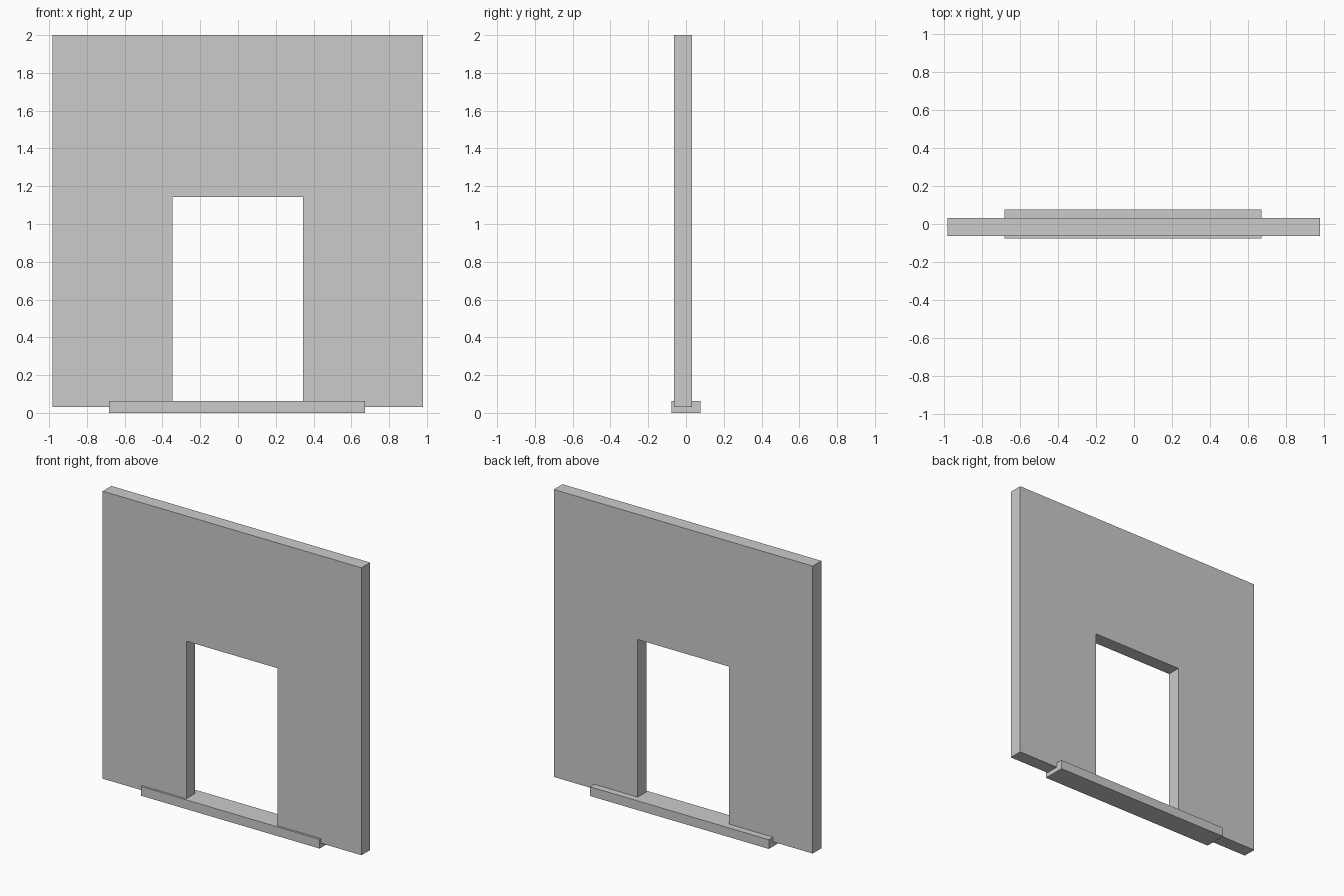
import bpy
import bmesh

if "Cube" in bpy.data.objects:
    bpy.data.objects.remove(bpy.data.objects["Cube"])


def extrude_profile(name, points, y_front, y_back):
    """Extrude an x-z outline along y into a closed solid."""
    bm = bmesh.new()
    face = bm.faces.new([bm.verts.new((x, y_front, z)) for x, z in points])
    result = bmesh.ops.extrude_face_region(bm, geom=[face], use_keep_orig=True)
    moved = [v for v in result["geom"] if isinstance(v, bmesh.types.BMVert)]
    bmesh.ops.translate(bm, vec=(0, y_back - y_front, 0), verts=moved)
    bmesh.ops.recalc_face_normals(bm, faces=bm.faces[:])
    mesh = bpy.data.meshes.new(name)
    bm.to_mesh(mesh)
    bm.free()
    obj = bpy.data.objects.new(name, mesh)
    bpy.context.collection.objects.link(obj)
    return obj


# Wall panel with a doorway open at the bottom
left, right, bottom, top = -0.982, 0.98, 0.031, 2.0
door_left, door_right, door_top = -0.347, 0.344, 1.142
extrude_profile("wall_panel", [
    (left, bottom), (door_left, bottom), (door_left, door_top),
    (door_right, door_top), (door_right, bottom), (right, bottom),
    (right, top), (left, top)], -0.063, 0.031)

# Threshold slab under the doorway
extrude_profile("threshold", [
    (-0.682, 0), (0.673, 0), (0.673, 0.063), (-0.682, 0.063)], -0.077, 0.077)
